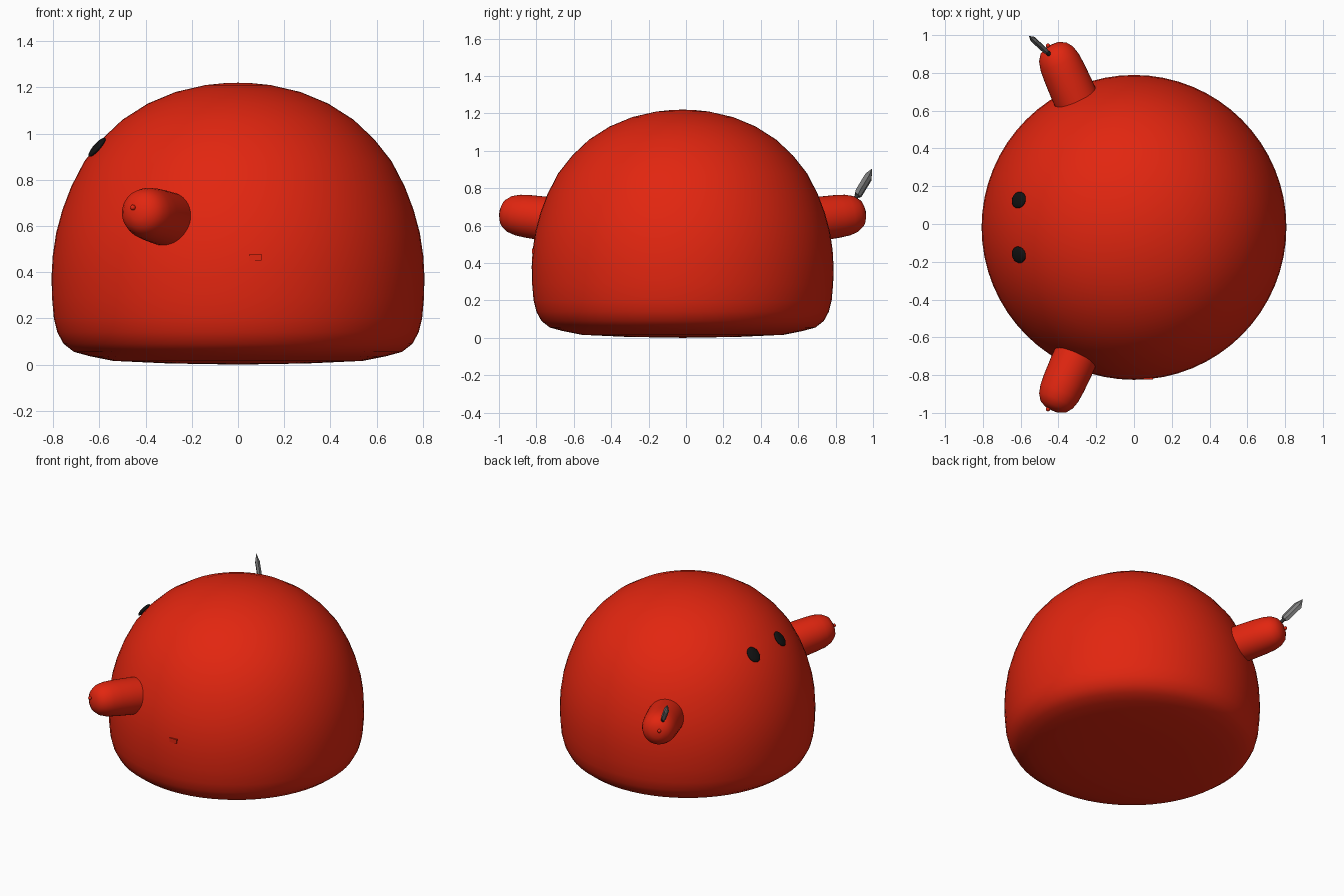
import bpy, bmesh, math
from mathutils import Vector, Matrix

cube = bpy.data.objects.get("Cube")
if cube:
    bpy.data.objects.remove(cube, do_unlink=True)

MID_Y = -0.018  # symmetry plane between the two arms


def material(name, rgb, rough=0.6):
    m = bpy.data.materials.new(name)
    m.use_nodes = True
    m.diffuse_color = (*rgb, 1)
    bsdf = m.node_tree.nodes["Principled BSDF"]
    bsdf.inputs["Base Color"].default_value = (*rgb, 1)
    bsdf.inputs["Roughness"].default_value = rough
    return m


red = material("red skin", (0.76, 0.019, 0.005))
black = material("black eyes", (0.006, 0.006, 0.006))
grey = material("steel grey", (0.2, 0.2, 0.2))
dark = material("dark grip", (0.03, 0.03, 0.03))


def finish(name, bm, mat, matrix, angle=None):
    bmesh.ops.recalc_face_normals(bm, faces=bm.faces)
    me = bpy.data.meshes.new(name)
    bm.to_mesh(me)
    bm.free()
    me.materials.append(mat)
    ob = bpy.data.objects.new(name, me)
    bpy.context.collection.objects.link(ob)
    ob.matrix_world = matrix
    if angle:
        bpy.ops.object.select_all(action='DESELECT')
        ob.select_set(True)
        bpy.context.view_layer.objects.active = ob
        bpy.ops.object.shade_smooth_by_angle(angle=math.radians(angle))
    return ob


def frame(origin, axis, side=None):
    """Local z along axis, local x along side when given."""
    z = Vector(axis).normalized()
    x = Vector(side) if side else z.orthogonal()
    x = (x - z * x.dot(z)).normalized()
    rot = Matrix((x, z.cross(x), z)).transposed().to_4x4()
    return Matrix.Translation(origin) @ rot


def lathe(name, profile, mat, matrix, steps=64, angle=60):
    bm = bmesh.new()
    vs = [bm.verts.new((r, 0, z)) for r, z in profile]
    es = [bm.edges.new(p) for p in zip(vs, vs[1:])]
    bmesh.ops.spin(bm, geom=vs + es, cent=(0, 0, 0), axis=(0, 0, 1),
                   angle=math.tau, steps=steps)
    bmesh.ops.remove_doubles(bm, verts=bm.verts, dist=0.0001)
    return finish(name, bm, mat, matrix, angle)


# Domed body with a rounded, nearly flat underside
body = [(0, 0), (0.3, 0.005), (0.54, 0.016), (0.64, 0.036), (0.71, 0.055),
        (0.755, 0.09), (0.782, 0.14), (0.797, 0.2), (0.805, 0.29),
        (0.807, 0.38), (0.802, 0.47), (0.787, 0.57), (0.76, 0.67),
        (0.722, 0.77), (0.665, 0.88), (0.59, 0.975), (0.5, 1.06),
        (0.39, 1.13), (0.27, 1.18), (0.14, 1.21), (0.06, 1.218), (0, 1.22)]
lathe("body", body, red, Matrix.Translation((0, MID_Y, 0)))

# Stubby arms, eyes and fist sockets on both sides
arm = [(0, -0.36), (0.118, -0.36), (0.118, -0.26), (0.115, -0.16),
       (0.11, -0.1), (0.098, -0.055), (0.075, -0.022), (0.04, -0.004), (0, 0)]
for side, label in ((-1, "front"), (1, "back")):
    axis = Vector((-0.4, side * 0.9, 0.12)).normalized()
    tip = Vector((-0.435, MID_Y + side * 0.968, 0.668))
    lathe(label + "_arm", arm, red, frame(tip, axis), 40)

    bm = bmesh.new()
    bmesh.ops.create_uvsphere(bm, u_segments=10, v_segments=6, radius=0.012)
    finish(label + "_fist_knob", bm, red,
           Matrix.Translation(tip + Vector((-0.02, -side * 0.006, 0.012))), 60)

    bm = bmesh.new()
    bmesh.ops.create_uvsphere(bm, u_segments=28, v_segments=14, radius=1)
    bmesh.ops.scale(bm, verts=bm.verts, vec=(0.044, 0.053, 0.014))
    normal = Vector((-0.72, side * 0.16, 0.64))
    finish(label + "_eye", bm, black,
           frame((-0.61, MID_Y + side * 0.145, 0.941), normal, (0, 1, 0)), 60)

# Blade held by the back arm: diamond section with an angled point
root = Vector((-0.45, 0.9, 0.735))
tip = Vector((-0.56, 1.0, 0.9))
axis = tip - root
length = axis.length
pose = frame(root, axis, (-0.5, 0.58, -0.63))
bm = bmesh.new()
rings = []
for t, w in ((0.16, 0.02), (0.24, 0.028), (0.76, 0.028)):
    outline = [(w, 0), (w * 0.4, 0.014), (-w * 0.4, 0.014),
               (-w, 0), (-w * 0.4, -0.014), (w * 0.4, -0.014)]
    rings.append([bm.verts.new((x, y, t * length)) for x, y in outline])
for a, b in zip(rings, rings[1:]):
    for i in range(6):
        j = (i + 1) % 6
        bm.faces.new((a[i], a[j], b[j], b[i]))
point = bm.verts.new((-0.008, 0, length))
for i in range(6):
    bm.faces.new((rings[-1][i], rings[-1][(i + 1) % 6], point))
bm.faces.new(rings[0])
finish("blade", bm, grey, pose)

# Short grip between fist and blade
grip = [(0, -0.04), (0.012, -0.04), (0.012, 0.04), (0, 0.04)]
lathe("blade_grip", grip, dark, pose, 10, 40)

# Small raised tab low on the front
bm = bmesh.new()
bmesh.ops.create_cube(bm, size=1)
bmesh.ops.scale(bm, verts=bm.verts, vec=(0.052, 0.02, 0.028))
finish("front_tab", bm, red, Matrix.Translation((0.075, MID_Y - 0.796, 0.464)))
